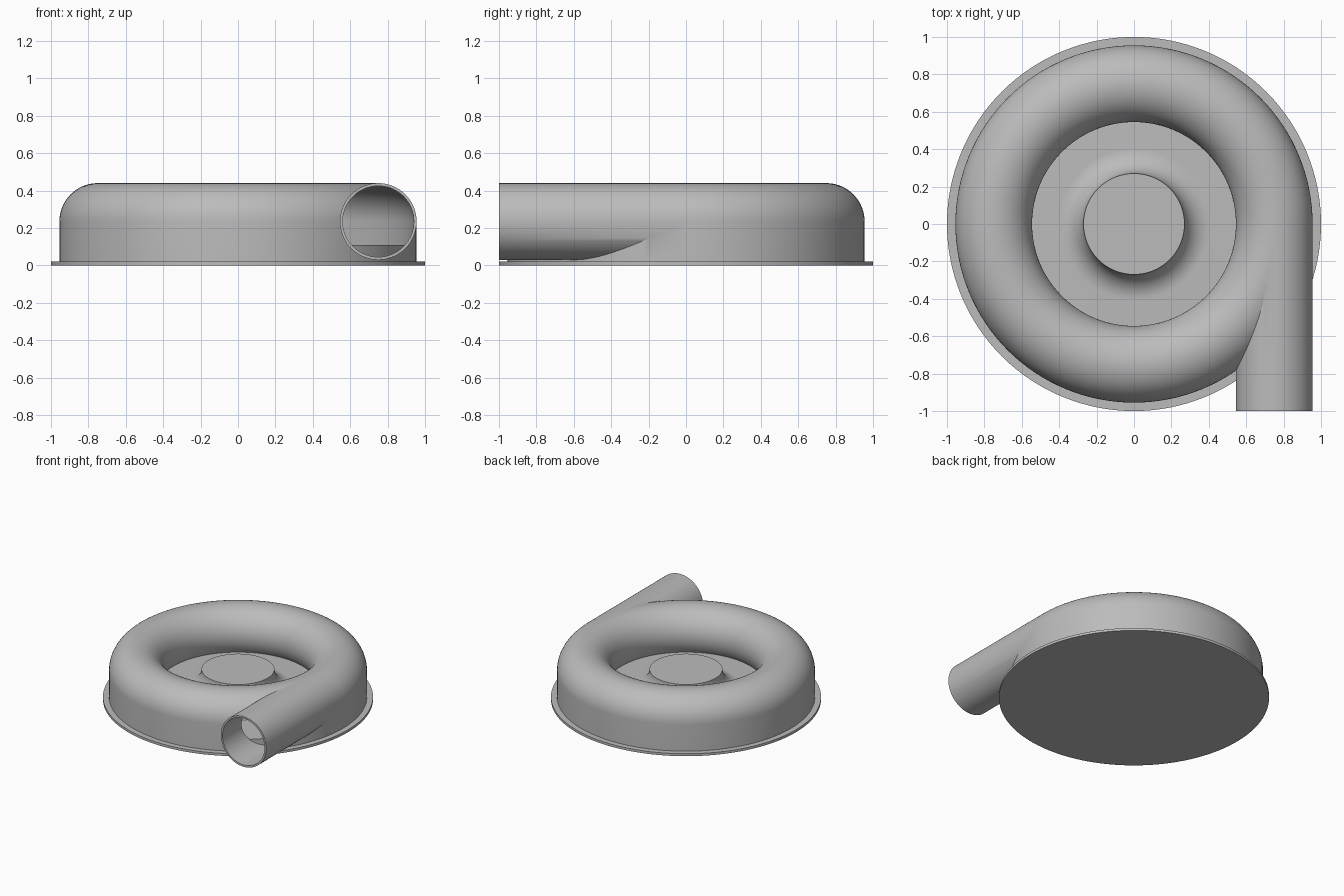
import bpy, bmesh
from math import sin, cos, pi, radians

cube = bpy.data.objects.get("Cube")
if cube:
    bpy.data.objects.remove(cube)

# Sizes
RING, TUBE, BORE, MID = 0.75, 0.205, 0.19, 0.235
BASE_TOP, FLOOR, SEGS = 0.02, 0.11, 128

metal = bpy.data.materials.new("grey_metal")
metal.use_nodes = True
grey = (0.5, 0.5, 0.5, 1)
metal.diffuse_color = grey
metal.node_tree.nodes["Principled BSDF"].inputs["Base Color"].default_value = grey


def make_object(name, bm):
    bmesh.ops.recalc_face_normals(bm, faces=bm.faces[:])
    mesh = bpy.data.meshes.new(name)
    bm.to_mesh(mesh)
    bm.free()
    mesh.materials.append(metal)
    obj = bpy.data.objects.new(name, mesh)
    bpy.context.collection.objects.link(obj)
    return obj


def lathe(name, profile, closed=False):
    """Spin (radius, height) points around z; an open profile starts and ends on the axis."""
    bm = bmesh.new()
    rings = []
    for r, z in profile:
        if r == 0:
            rings.append([bm.verts.new((0, 0, z))] * SEGS)
        else:
            rings.append([bm.verts.new((r * cos(2 * pi * i / SEGS), r * sin(2 * pi * i / SEGS), z))
                          for i in range(SEGS)])
    pairs = list(zip(rings, rings[1:]))
    if closed:
        pairs.append((rings[-1], rings[0]))
    for a, b in pairs:
        for i in range(SEGS):
            j = (i + 1) % SEGS
            corners = list(dict.fromkeys((a[i], a[j], b[j], b[i])))
            bm.faces.new(corners)
    return make_object(name, bm)


def scroll_profile(radius, bottom):
    """Round tube section with a straight outer skirt, sunk into the floor on the inside."""
    arc = [(RING + radius * cos(radians(a)), MID + radius * sin(radians(a)))
           for a in range(0, 226, 5)]
    return [(RING + radius, bottom)] + arc + [(arc[-1][0], bottom)]


def pipe(name, radius, front, back):
    bm = bmesh.new()
    ends = [[bm.verts.new((RING + radius * cos(radians(a)), y, MID + radius * sin(radians(a))))
             for a in range(0, 360, 5)] for y in (front, back)]
    n = len(ends[0])
    for i in range(n):
        j = (i + 1) % n
        bm.faces.new((ends[0][i], ends[0][j], ends[1][j], ends[1][i]))
    for end in ends:
        bm.faces.new(end)
    return make_object(name, bm)


def combine(target, tool, operation):
    mod = target.modifiers.new(tool.name, 'BOOLEAN')
    mod.operation, mod.solver, mod.object = operation, 'EXACT', tool
    bpy.context.view_layer.objects.active = target
    bpy.ops.object.modifier_apply(modifier=mod.name)
    bpy.data.objects.remove(tool)


# Flat mounting plate
base = lathe("base_plate", [(0, 0), (1, 0), (1, BASE_TOP), (0, BASE_TOP)])

# Raised floor with a flared central hub
HUB_R, HUB_TOP = 0.27, 0.245
drop = HUB_TOP - FLOOR
flare = [(HUB_R + drop * (1 - cos(radians(a))), HUB_TOP - drop * sin(radians(a)))
         for a in range(0, 91, 6)]
hub = lathe("hub_and_floor", [(0, HUB_TOP)] + flare
            + [(0.945, FLOOR), (0.945, 0.01), (0, 0.01)])

# Hollow scroll housing with its tangent outlet pipe
housing = lathe("scroll_housing", scroll_profile(TUBE, 0.015), closed=True)
cavity = lathe("cavity", scroll_profile(BORE, 0.005), closed=True)
combine(housing, pipe("outlet_pipe", TUBE, -1, -0.01), 'UNION')
combine(cavity, pipe("outlet_bore", BORE, -1.1, -0.01), 'UNION')
combine(housing, cavity, 'DIFFERENCE')

# Smooth curves, crisp edges
for obj in (base, hub, housing):
    bpy.ops.object.select_all(action='DESELECT')
    obj.select_set(True)
    bpy.context.view_layer.objects.active = obj
    bpy.ops.object.shade_smooth_by_angle(angle=radians(30))
